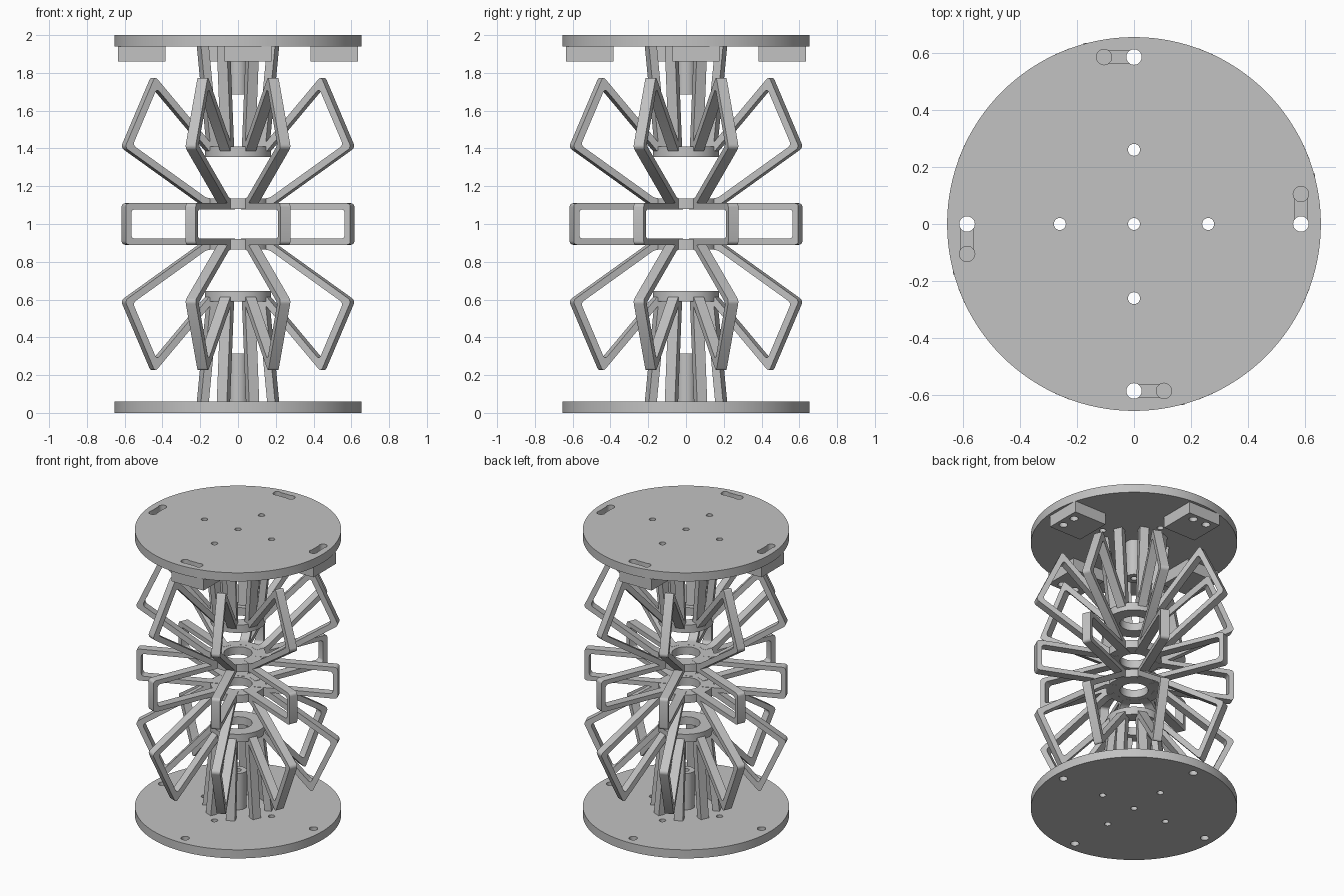
import bpy, bmesh, math
from mathutils import Matrix

cube = bpy.data.objects.get("Cube")
if cube:
    bpy.data.objects.remove(cube)

grey = bpy.data.materials.new("light_grey")
grey.use_nodes = True
grey.diffuse_color = (0.54, 0.54, 0.54, 1)
grey.node_tree.nodes["Principled BSDF"].inputs["Base Color"].default_value = (0.54, 0.54, 0.54, 1)

DISC_R, DISC_T, SLOT_R, SLOT_L = 0.655, 0.06, 0.585, 0.105
QUARTERS = [k * math.pi / 2 for k in range(4)]
SPOKES = [(k + 0.5) * math.pi / 4 for k in range(8)]


def finish(name, bm):
    bmesh.ops.recalc_face_normals(bm, faces=bm.faces)
    mesh = bpy.data.meshes.new(name)
    bm.to_mesh(mesh)
    bm.free()
    mesh.materials.append(grey)
    obj = bpy.data.objects.new(name, mesh)
    bpy.context.collection.objects.link(obj)
    return obj


def select(obj):
    bpy.ops.object.select_all(action='DESELECT')
    obj.select_set(True)
    bpy.context.view_layer.objects.active = obj


def smooth(obj):
    select(obj)
    bpy.ops.object.shade_smooth_by_angle(angle=math.radians(35))


def cylinder(name, radius, z0, z1, x=0, y=0, sides=32):
    bm = bmesh.new()
    bmesh.ops.create_cone(bm, cap_ends=True, segments=sides, radius1=radius, radius2=radius,
                          depth=z1 - z0, matrix=Matrix.Translation((x, y, (z0 + z1) / 2)))
    return finish(name, bm)


def box(name, size, centre, turn=0):
    bm = bmesh.new()
    bmesh.ops.create_cube(bm, size=1, matrix=Matrix.Rotation(turn, 4, 'Z')
                          @ Matrix.Translation(centre) @ Matrix.Diagonal((*size, 1)))
    return finish(name, bm)


def cut(obj, cutters):
    for cutter in cutters:
        cutter.hide_render = True
        mod = obj.modifiers.new("cut", 'BOOLEAN')
        mod.operation, mod.solver, mod.object = 'DIFFERENCE', 'EXACT', cutter
        select(obj)
        bpy.ops.object.modifier_apply(modifier=mod.name)
        bpy.data.objects.remove(cutter)


def hole(radius, x=0, y=0, turn=0):
    c, s = math.cos(turn), math.sin(turn)
    return cylinder("cutter", radius, -0.5, 2.5, x * c - y * s, x * s + y * c)


def inset(path, d):
    """Shift a clockwise (radius, height) path inwards with mitred corners."""
    norms = []
    for (a, b), (c, e) in zip(path, path[1:]):
        n = math.hypot(c - a, e - b)
        norms.append(((e - b) / n, (a - c) / n))
    result = []
    for i, (r, z) in enumerate(path):
        n1, n2 = norms[max(i - 1, 0)], norms[min(i, len(norms) - 1)]
        k = d / (1 + n1[0] * n2[0] + n1[1] * n2[1])
        result.append((r + (n1[0] + n2[0]) * k, z + (n1[1] + n2[1]) * k))
    return result


def bar_frame(name, outer, width, thick, flip, angle):
    """Flat bent bar standing in a radial plane, with rounded corners."""
    inner = inset(outer, width)
    bm = bmesh.new()
    face = bm.faces.new([bm.verts.new((r, -thick / 2, z)) for r, z in outer + inner[::-1]])
    moved = bmesh.ops.extrude_face_region(bm, geom=[face])["geom"]
    bmesh.ops.translate(bm, vec=(0, thick, 0),
                        verts=[v for v in moved if isinstance(v, bmesh.types.BMVert)])
    corners = outer[1:-1] + inner[1:-1]
    edges = [e for e in bm.edges if abs(e.verts[0].co.y - e.verts[1].co.y) > thick / 2
             and any(math.dist((e.verts[0].co.x, e.verts[0].co.z), p) < 1e-4 for p in corners)]
    if edges:
        bmesh.ops.bevel(bm, geom=edges, offset=0.02, segments=4, profile=0.5, affect='EDGES')
    if flip:
        bmesh.ops.transform(bm, verts=bm.verts, matrix=Matrix.Translation((0, 0, 2))
                            @ Matrix.Diagonal((1, 1, -1, 1)))
    bmesh.ops.rotate(bm, verts=bm.verts, matrix=Matrix.Rotation(angle, 3, 'Z'))
    smooth(finish(name, bm))


# End discs with their bolt holes
for name, z0 in (("bottom_disc", 0), ("top_disc", 2 - DISC_T)):
    disc = cylinder(name, DISC_R, z0, z0 + DISC_T, sides=128)
    cutters = [hole(0.021)]
    for q in QUARTERS:
        cutters += [hole(0.021, 0.26, 0, q), hole(0.027, SLOT_R, 0, q)]
        if name == "top_disc":
            cutters += [hole(0.027, SLOT_R, SLOT_L, q),
                        box("cutter", (0.046, SLOT_L, 1), (SLOT_R, SLOT_L / 2, 2), q)]
    cut(disc, cutters)
    smooth(disc)

# Locking blocks below the slots
for q in QUARTERS:
    block = box("slot_block", (0.25, 0.25, 0.08), (0.51, SLOT_L / 2, 1.9), q)
    cut(block, [hole(0.027, SLOT_R, 0, q), hole(0.027, SLOT_R, SLOT_L, q)])
    smooth(block)

# Central posts and hub rings, above and below the middle
for name, radius, bore, z0, z1 in (("post", 0.055, 0.021, 0.05, 0.315),
                                   ("outer_ring", 0.175, 0.09, 0.59, 0.645),
                                   ("inner_ring", 0.175, 0.09, 0.865, 0.92)):
    for side, a, b in (("lower", z0, z1), ("upper", 2 - z1, 2 - z0)):
        part = cylinder(side + "_" + name, radius, a, b, sides=64)
        cut(part, [hole(bore)])
        smooth(part)

# Radial frames and legs, their outlines running clockwise
middle = [(0.11, 1.11), (0.655, 1.11), (0.655, 0.89), (0.11, 0.89)]
angled = [(0.15, 1.41), (0.487, 1.782), (0.66, 1.405), (0.2, 1.1), (0.12, 1.1)]
leg = [(0.225, 1.95), (0.165, 1.37)]
for angle in SPOKES:
    bar_frame("middle_frame", middle, 0.032, 0.058, False, angle)
    for side, flip in (("upper", False), ("lower", True)):
        bar_frame(side + "_frame", angled, 0.036, 0.058, flip, angle)
        bar_frame(side + "_leg", leg, 0.045, 0.058, flip, angle)
